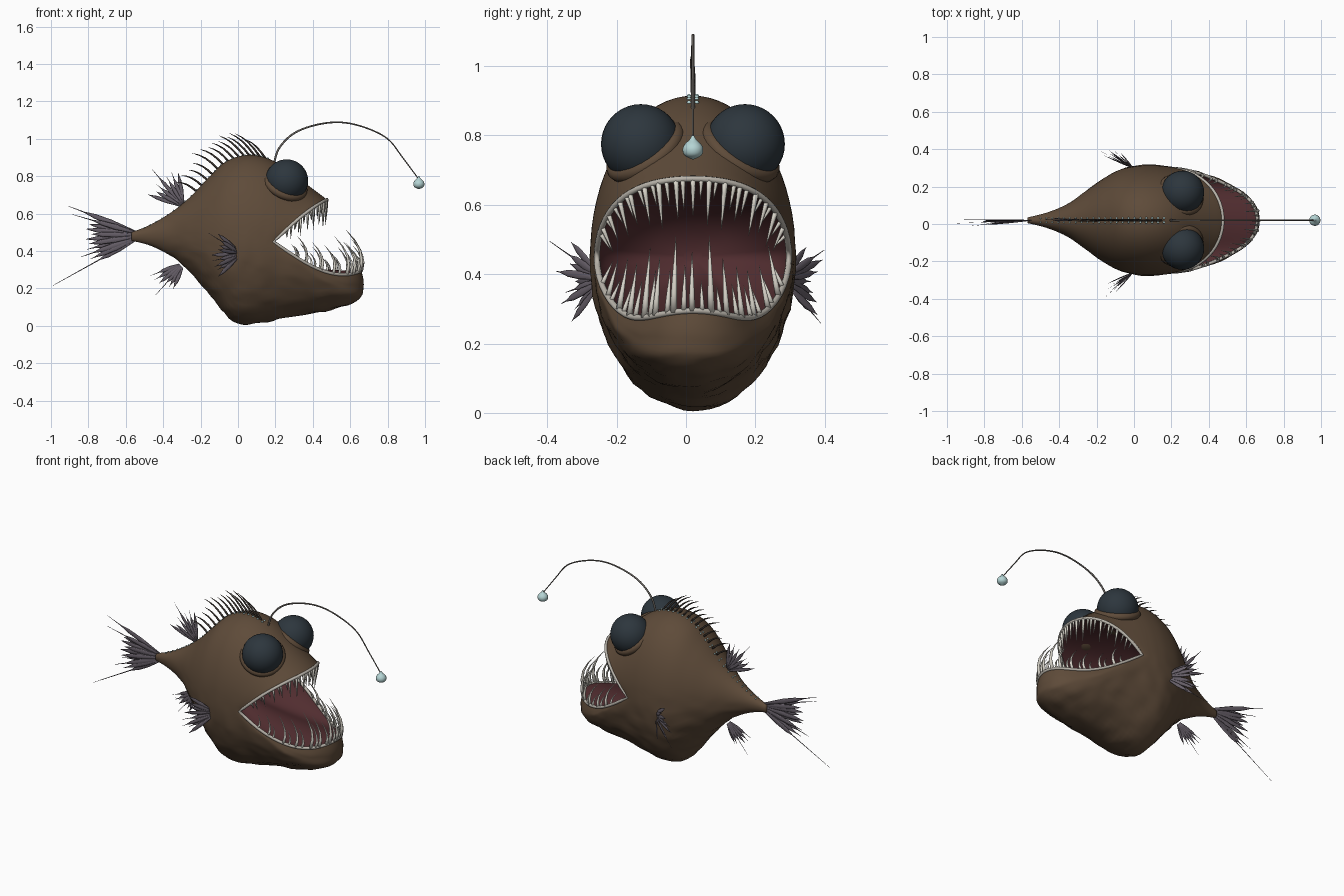
import bpy, bmesh, math, random
from mathutils import Vector, Matrix, noise

if "Cube" in bpy.data.objects:
    bpy.data.objects.remove(bpy.data.objects["Cube"])

random.seed(4)
Y0 = 0.02          # the body's centre line
V = Vector


def mat(name, r, g, b):
    m = bpy.data.materials.new(name)
    m.diffuse_color = (r, g, b, 1)
    m.use_nodes = True
    m.node_tree.nodes["Principled BSDF"].inputs["Base Color"].default_value = m.diffuse_color
    return m


SKIN = mat("brown skin", 0.112, 0.070, 0.041)
MOUTH = mat("maroon mouth", 0.082, 0.026, 0.029)
TOOTH = mat("ivory teeth", 0.68, 0.65, 0.58)
LIP = mat("pale lip", 0.48, 0.45, 0.40)
EYE = mat("slate eye", 0.026, 0.037, 0.047)
GLOW = mat("pale cyan glow", 0.46, 0.66, 0.66)
FIN = mat("purple grey fin", 0.135, 0.115, 0.14)
SPINE = mat("dark spine", 0.055, 0.043, 0.036)
ROD = mat("grey rod", 0.16, 0.145, 0.13)


def finish(name, bm, material):
    bmesh.ops.recalc_face_normals(bm, faces=bm.faces)
    me = bpy.data.meshes.new(name)
    for f in bm.faces:
        f.smooth = True
    bm.to_mesh(me)
    bm.free()
    me.materials.append(material)
    ob = bpy.data.objects.new(name, me)
    bpy.context.collection.objects.link(ob)
    return ob


def spline(rows, n):
    """Catmull-Rom through rows of equal length, n steps per span."""
    out, last = [], len(rows) - 1
    for i in range(last):
        a, b, c, d = (rows[max(i - 1, 0)], rows[i], rows[i + 1], rows[min(i + 2, last)])
        for k in range(n):
            t = k / n
            out.append([0.5 * (2 * q + (r - p) * t + (2 * p - 5 * q + 4 * r - s) * t * t
                               + (3 * q - p - 3 * r + s) * t ** 3)
                        for p, q, r, s in zip(a, b, c, d)])
    return out + [list(rows[-1])]


def loft(bm, rings, close=False):
    vs = [[bm.verts.new(p) for p in r] for r in rings]
    n = len(vs[0])
    pairs = list(zip(vs, vs[1:])) + ([(vs[-1], vs[0])] if close else [])
    for a, b in pairs:
        for j in range(n):
            bm.faces.new((a[j], a[(j + 1) % n], b[(j + 1) % n], b[j]))
    return vs


def tube(bm, pts, radii, sides=6, normal=(0.13, 1, 0.07), flat=1.0, close=False):
    """Sweep a round or flattened section along pts."""
    rings, n = [], len(pts)
    for i, p in enumerate(pts):
        a = pts[i - 1] if (i or close) else p
        b = pts[(i + 1) % n] if (i < n - 1 or close) else p
        t = (V(b) - V(a)).normalized()
        nn = V(normal)
        nn = (nn - t * nn.dot(t)).normalized()
        bb = t.cross(nn)
        rings.append([V(p) + radii[i] * (math.cos(w) * bb + math.sin(w) * flat * nn)
                      for w in (2 * math.pi * k / sides for k in range(sides))])
    vs = loft(bm, rings, close)
    if not close:
        bm.faces.new(vs[0])
        bm.faces.new(vs[-1])


def ball(bm, c, r, u=32, v=20):
    bmesh.ops.create_uvsphere(bm, u_segments=u, v_segments=v, radius=r,
                              matrix=Matrix.Translation(c))


# Body stations: top x,z | side x,half width,z | bottom x,z | lip sag
STATIONS = [
    (-.57, .50, -.57, .015, .48, -.57, .455, 0),
    (-.47, .54, -.47, .04, .49, -.47, .43, 0),
    (-.36, .605, -.36, .085, .49, -.36, .375, 0),
    (-.26, .685, -.26, .155, .48, -.27, .30, 0),
    (-.16, .79, -.16, .225, .47, -.18, .20, 0),
    (-.07, .875, -.07, .272, .46, -.10, .10, 0),
    (.03, .912, .02, .293, .455, -.02, .02, 0),
    (.13, .905, .09, .297, .45, .10, .010, 0),
    (.23, .86, .14, .293, .45, .28, .05, 0),
    (.33, .785, .17, .288, .45, .50, .085, .015),
    (.41, .725, .185, .283, .45, .645, .14, .04),
    (.45, .695, .19, .28, .45, .672, .22, .07),
    (.475, .675, .19, .277, .45, .66, .295, .09)]


def ring_point(st, w):
    tx, tz, sx, hw, sz, bx, bz, sag = st
    c, s = math.cos(w), math.sin(w)
    ex, ez = (tx, tz) if s >= 0 else (bx, bz)
    k = abs(s)
    bend = 2 * k * c * c * sag * (0.25 if s >= 0 else -1)
    if s < 0:
        hw *= 1 - 1.1 * sag * math.sin(2 * w) ** 2
    return V((sx + (ex - sx) * k, Y0 + hw * c, sz + (ez - sz) * k + bend))


SEG = 72
ANG = [2 * math.pi * k / SEG for k in range(SEG)]
stations = spline(STATIONS, 6)

# Body skin with faint folds on the belly and jaw
rings = []
for i, st in enumerate(stations):
    mid = V(((st[0] + st[5]) / 2, Y0, st[4]))
    ring = []
    for w in ANG:
        p = ring_point(st, w)
        amp = 0.009 * min(1, max(0, (0.55 - p.z) / 0.2)) * min(1, (len(stations) - 1 - i) / 8)
        amp *= min(1, i / 24)
        ring.append(p + (p - mid).normalized() * amp * noise.noise(V((p.x * 12, p.y * 12, p.z * 26))))
    rings.append(ring)
bm = bmesh.new()
bm.faces.new(loft(bm, rings)[0])
finish("body", bm, SKIN)

# Mouth lining: a bag running back from the lips
lip = [ring_point(STATIONS[-1], w) for w in ANG]
bm = bmesh.new()
bag = []
for k in range(13):
    t = k / 12 * 0.995
    q = math.sqrt(1 - t * t)
    bag.append([V((p.x * (1 - t), Y0 + (p.y - Y0) * q, .45 + (p.z - .45) * q)) for p in lip])
bm.faces.new(loft(bm, bag)[-1])
finish("mouth_lining", bm, MOUTH)

bm = bmesh.new()
tube(bm, lip, [0.009] * SEG, 8, (1, 0, 0.25), close=True)
finish("lips", bm, LIP)


# Teeth: slender curved cones along each lip, long ones among short ones
def teeth(name, a0, a1, count, up, size):
    bm = bmesh.new()
    for i in range(count):
        f = (i + 0.5 + random.uniform(-.25, .25)) / count
        w = math.radians(a0 + (a1 - a0) * f)
        p = ring_point(STATIONS[-1], w)
        front = abs(math.sin(w))
        tall = random.uniform(.7, 1) if i % 2 else random.uniform(.35, .65)
        L = size * tall * (0.45 + 0.55 * front)
        inward = (Y0 - p.y) * 0.12
        lean = -0.32 if up else -0.03
        bow = 0.12 * L if up else 0
        pts = [p + V((lean * L * t ** 1.6 + bow * math.sin(math.pi * t),
                      inward * t, L * t if up else -L * t)) for t in (0, .25, .5, .75, 1)]
        r = 0.0055 + 0.024 * L
        tube(bm, pts, [r, r * .85, r * .62, r * .36, r * .05], 7)
    finish(name, bm, TOOTH)


teeth("upper_teeth", 12, 168, 31, False, 0.15)
teeth("lower_teeth", -168, -12, 27, True, 0.225)

# Eyes and their sockets
for side, tag in ((-1, "right"), (1, "left")):
    c = V((.26, Y0 + side * .15, .775))
    g = V((.36, side * .50, .72)).normalized()
    bm = bmesh.new()
    ball(bm, c, .115)
    finish(tag + "_eye", bm, EYE)
    bm = bmesh.new()
    u = g.orthogonal().normalized()
    v = g.cross(u)
    n = 36
    tube(bm, [c - g * .025 + .106 * (math.cos(a) * u + math.sin(a) * v)
              for a in (2 * math.pi * k / n for k in range(n))], [.023] * n, 10, g, close=True)
    ball(bm, c - g * .035, .114)
    finish(tag + "_eye_socket", bm, SKIN)

# Lure rod and glowing drop
path = [(.19, .86), (.22, .95), (.30, 1.03), (.42, 1.075), (.55, 1.088),
        (.68, 1.06), (.80, 1.0), (.88, .90), (.962, .79)]
pts = [V((x, Y0, z)) for x, z in spline(path, 5)]
bm = bmesh.new()
tube(bm, pts, [.0058 - .003 * i / len(pts) for i in range(len(pts))], 8)
finish("lure_rod", bm, ROD)
bm = bmesh.new()
drop = spline([(.80, .003), (.788, .01), (.773, .025), (.758, .03), (.742, .024), (.731, .003)], 4)
tube(bm, [V((.967, Y0, z)) for z, r in drop], [r for z, r in drop], 20)
finish("lure_drop", bm, GLOW)


# Fins: fans of flat leaf-shaped rays ending in filaments
def fan(name, origin, d, s, angles, lengths, width=.013, root=.02, cup=.06):
    d, s = V(d).normalized(), V(s).normalized()
    nrm = d.cross(s)
    bm = bmesh.new()
    m = max(abs(a) for a in angles)
    for a, L in zip(angles, lengths):
        w = math.radians(a)
        ray = d * math.cos(w) + s * math.sin(w) + nrm * random.uniform(-cup, cup)
        p = V(origin) + s * root * a / m
        blade = min(L, random.uniform(.8, 1.1) * min(lengths) * 1.2)
        pts = [p + ray * blade * t for t in (0, .25, .5, .8, 1)] + [p + ray * (L + .01)]
        tube(bm, pts, [width * k for k in (.35, .7, 1, .85, .2, .06)], 8, nrm, .25)
    finish(name, bm, FIN)


def spread(a0, a1, n, lo, hi):
    angs = [a0 + (a1 - a0) * i / (n - 1) for i in range(n)]
    return angs, [random.uniform(lo, hi) for _ in angs]


angs, lens = spread(-29, 21, 11, .23, .31)
lens[0], lens[-1], lens[-2] = .505, .385, .35
fan("tail_fin", (-.54, Y0, .485), (-1, -.04, 0), (0, 0, 1), angs, lens, .015, .02)
angs, lens = spread(-30, 30, 7, .12, .18)
lens[3] = .24
fan("rear_dorsal_fin", (-.30, Y0, .65), (-.65, 0, .76), (.76, 0, .65), angs, lens, .011, .013)
angs, lens = spread(-22, 22, 6, .11, .16)
lens[2] = .2
fan("anal_fin", (-.305, Y0, .32), (-.72, 0, -.69), (-.69, 0, .72), angs, lens, .011, .013)
for side, tag in ((-1, "right"), (1, "left")):
    angs, lens = spread(-38, 34, 9, .12, .17)
    lens[-2 if side < 0 else 1] = .22
    fan(tag + "_pectoral_fin", (.0, Y0 + side * .275, .385), (-.82, side * .57, 0),
        (0, 0, 1), angs, lens, .012, .02, .28)


# Dorsal spines and glowing beads following the back
def back(x):
    for a, b in zip(stations, stations[1:]):
        if a[0] <= x <= b[0]:
            return a[1] + (b[1] - a[1]) * (x - a[0]) / (b[0] - a[0])


bm = bmesh.new()
for i in range(14):
    f = i / 13
    x = -.22 + .37 * f
    L = (.13 + .06 * f) * random.uniform(.75, 1.15)
    p = V((x, Y0, back(x) - .008))
    d = V((-.88 + .18 * f, random.uniform(-.05, .05), .42 + .28 * f))
    pts = [p + d * L * t + V((0, 0, .10 * L * math.sin(math.pi * t))) for t in (0, .25, .5, .75, 1)]
    tube(bm, pts, [.006, .0055, .0045, .003, .0008], 6)
finish("dorsal_spines", bm, SPINE)

bm = bmesh.new()
for i in range(22):
    x = -.50 + .66 * i / 21
    for side in (-1, 1):
        ball(bm, V((x, Y0 + side * .011, back(x) - .001)), .0045 + .002 * i / 21, 10, 6)
finish("back_beads", bm, GLOW)
